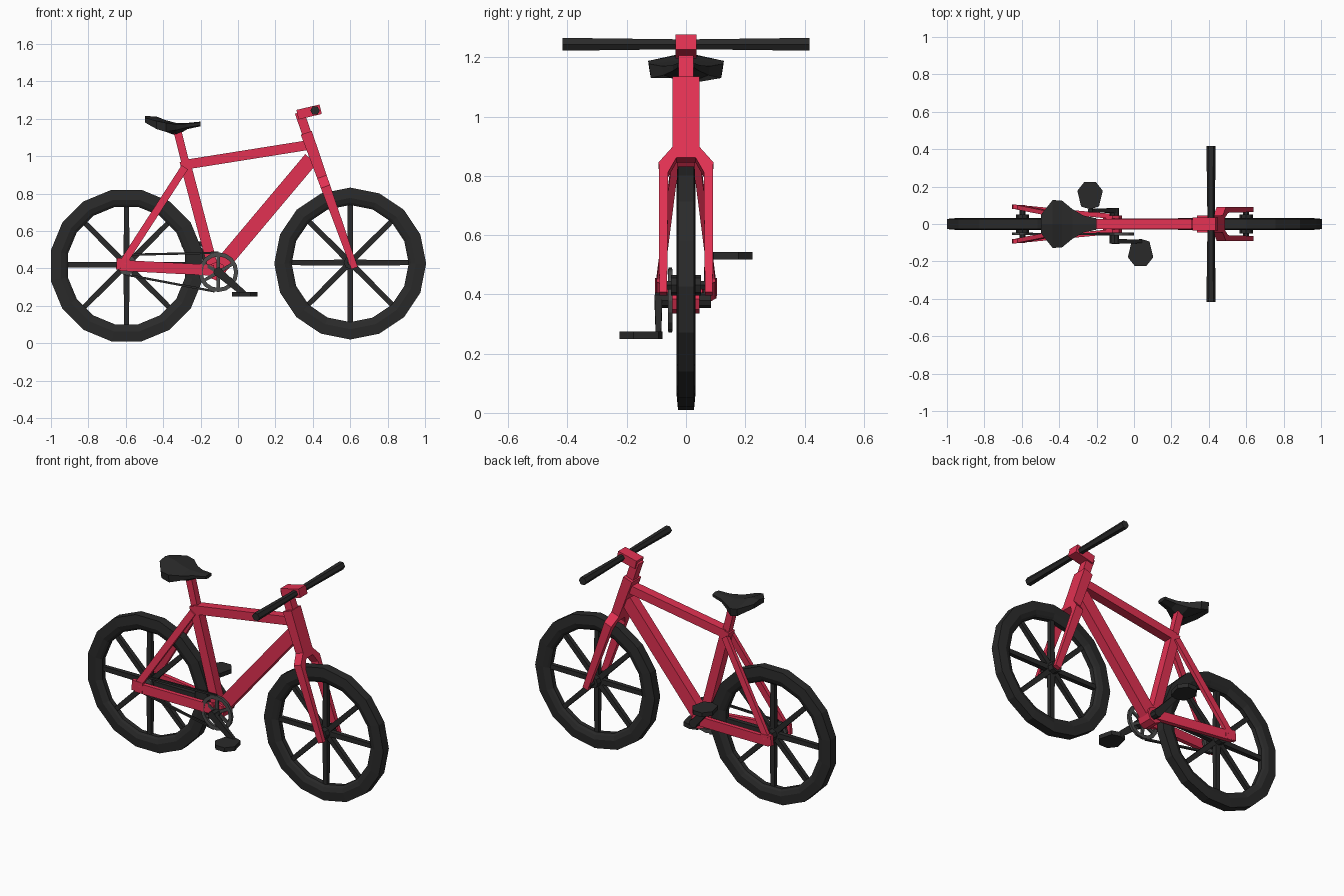
import bpy, bmesh
from math import cos, sin, pi
from mathutils import Vector, Matrix

if "Cube" in bpy.data.objects:
    bpy.data.objects.remove(bpy.data.objects["Cube"])


def material(name, rgb):
    m = bpy.data.materials.new(name)
    m.use_nodes = True
    m.diffuse_color = (*rgb, 1)
    bsdf = m.node_tree.nodes["Principled BSDF"]
    bsdf.inputs["Base Color"].default_value = (*rgb, 1)
    bsdf.inputs["Roughness"].default_value = 0.8
    return m


RED = material("crimson paint", (0.76, 0.031, 0.085))
BLACK = material("black rubber", (0.023, 0.023, 0.023))
GREY = material("dark grey metal", (0.07, 0.07, 0.07))


def finish(name, bm, mat):
    bmesh.ops.recalc_face_normals(bm, faces=bm.faces)
    mesh = bpy.data.meshes.new(name)
    bm.to_mesh(mesh)
    bm.free()
    mesh.materials.append(mat)
    ob = bpy.data.objects.new(name, mesh)
    bpy.context.collection.objects.link(ob)
    return ob


def loft(bm, sections, closed=False):
    """Join equal-sized point loops with quads, capping the ends."""
    loops = [[bm.verts.new(p) for p in s] for s in sections]
    pairs = list(zip(loops, loops[1:]))
    if closed:
        pairs.append((loops[-1], loops[0]))
    else:
        bm.faces.new(loops[0])
        bm.faces.new(loops[-1])
    for a, b in pairs:
        for i in range(len(a)):
            j = (i + 1) % len(a)
            bm.faces.new((a[i], a[j], b[j], b[i]))


def beam(name, p, q, width, height, mat, taper=1.0):
    """Rectangular bar from p to q; width lies mostly along y."""
    p, q = Vector(p), Vector(q)
    d = (q - p).normalized()
    up = d.cross(Vector((0, 1, 0))).normalized()
    side = up.cross(d)
    bm = bmesh.new()
    loft(bm, [[c + side * a * width * k / 2 + up * b * height * k / 2
               for a, b in ((-1, -1), (1, -1), (1, 1), (-1, 1))]
              for c, k in ((p, 1), (q, taper))])
    return finish(name, bm, mat)


def rod(name, x, z, y0, y1, r0, r1, sides, mat):
    """Cylinder or cone with its axis along y."""
    bm = bmesh.new()
    loft(bm, [[(x + r * cos(2 * pi * i / sides), y, z + r * sin(2 * pi * i / sides))
               for i in range(sides)] for y, r in ((y0, r0), (y1, r1))])
    return finish(name, bm, mat)


def ring(name, x, y, z, profile, sides, mat, turn=0.0):
    """Closed (radius, y) profile turned about the y axis."""
    bm = bmesh.new()
    angles = [2 * pi * (i + turn) / sides for i in range(sides)]
    loft(bm, [[(x + r * cos(a), y + h, z + r * sin(a)) for r, h in profile]
              for a in angles], closed=True)
    return finish(name, bm, mat)


def spokes(name, x, y, z, length, width, height, count, mat):
    for i in range(count):
        a = 2 * pi * i / count + pi / 2
        beam(f"{name}_{i + 1}", (x, y, z),
             (x + length * cos(a), y, z + length * sin(a)), width, height, mat, 0.85)


# Wheels: tyre, spokes and hub
for end, x, z, r, turn in (("rear", -0.596, 0.415, 0.413, 0.5),
                           ("front", 0.6, 0.426, 0.406, 0)):
    half = [(r, 0.027), (r - 0.055, 0.032), (r - 0.08, 0.023), (r - 0.093, 0.014)]
    profile = half + [(a, -b) for a, b in reversed(half)]
    ring(end + "_tyre", x, 0, z, profile, 16, BLACK, turn)
    spokes(end + "_spoke", x, 0, z + 0.005, r - 0.08, 0.03, 0.032, 8, BLACK)
    rod(end + "_hub", x, z + 0.005, -0.05, 0.05, 0.035, 0.035, 8, BLACK)
    rod(end + "_axle", x, z + 0.005, -0.085, 0.085, 0.016, 0.016, 6, BLACK)

# Main frame tubes
beam("top_tube", (-0.28, 0, 0.955), (0.38, 0, 1.06), 0.056, 0.052, RED)
beam("down_tube", (-0.115, 0, 0.385), (0.39, 0, 0.985), 0.06, 0.08, RED)
beam("seat_tube", (-0.285, 0, 0.975), (-0.13, 0, 0.39), 0.056, 0.056, RED)
beam("seat_post", (-0.275, 0, 0.94), (-0.325, 0, 1.14), 0.04, 0.042, RED)
rod("bottom_bracket", -0.115, 0.385, -0.045, 0.045, 0.05, 0.05, 8, RED)

# Rear stays and dropouts, one set on each side
for side, s in (("left", 1), ("right", -1)):
    beam(side + "_seat_stay", (-0.285, s * 0.025, 0.94), (-0.615, s * 0.09, 0.43),
         0.024, 0.04, RED)
    beam(side + "_chain_stay", (-0.63, s * 0.09, 0.416), (-0.13, s * 0.042, 0.39),
         0.026, 0.058, RED)
    beam(side + "_dropout", (-0.65, s * 0.092, 0.425), (-0.58, s * 0.088, 0.42),
         0.024, 0.062, RED)

# Head tube and fork: one outline in the tilted steering plane
top = Vector((0.365, 0, 1.125))
axis = (Vector((0.622, 0, 0.405)) - top).normalized()
normal = axis.cross(Vector((0, 1, 0)))
half = [(0.045, 0), (0.045, 0.25), (0.092, 0.305), (0.09, 0.768),
        (0.064, 0.768), (0.06, 0.34), (0.032, 0.288)]
outline = half + [(-y, s) for y, s in reversed(half)]
bm = bmesh.new()
loft(bm, [[top + axis * s + Vector((0, y, 0)) + normal * k * (0.031 - 0.017 * s)
           for y, s in outline] for k in (-1, 1)])
finish("head_tube_and_fork", bm, RED)

# Stem and handlebar
beam("steerer", (0.375, 0, 1.1), (0.328, 0, 1.235), 0.05, 0.05, RED)
beam("stem", (0.318, 0, 1.222), (0.442, 0, 1.251), 0.07, 0.052, RED)
for side, s in (("left", 1), ("right", -1)):
    rod(side + "_handlebar", 0.412, 1.244, 0, s * 0.416, 0.019, 0.025, 6, BLACK)

# Saddle: x, half width, crown, upper rim, lower rim, underside
stations = [(-0.497, 0.05, 1.215, 1.205, 1.18, 1.18),
            (-0.435, 0.128, 1.212, 1.188, 1.145, 1.16),
            (-0.385, 0.125, 1.192, 1.178, 1.13, 1.13),
            (-0.33, 0.08, 1.178, 1.17, 1.14, 1.11),
            (-0.27, 0.045, 1.178, 1.174, 1.155, 1.145),
            (-0.2, 0.03, 1.185, 1.18, 1.165, 1.16)]
bm = bmesh.new()
loft(bm, [[(x, 0, c), (x, w, u), (x, w * 0.95, l), (x, 0, b),
           (x, -w * 0.95, l), (x, -w, u)] for x, w, c, u, l, b in stations])
finish("saddle", bm, BLACK)

# Chainring, rear cog and chain
BX, BZ = -0.105, 0.38
rim = [(0.106, 0.008), (0.106, -0.008), (0.084, -0.008), (0.084, 0.008)]
ring("chainring", BX, -0.053, BZ, rim, 16, GREY)
spokes("chainring_arm", BX, -0.053, BZ, 0.09, 0.012, 0.02, 6, GREY)
rod("rear_cog", -0.596, 0.42, -0.06, -0.046, 0.055, 0.055, 10, GREY)
beam("chain_top", (-0.59, -0.053, 0.473), (BX, -0.053, 0.484), 0.012, 0.012, BLACK)
beam("chain_bottom", (-0.6, -0.053, 0.367), (BX - 0.02, -0.053, 0.277), 0.012, 0.012, BLACK)

# Cranks and pedals
rod("crank_axle", BX, BZ, -0.105, 0.085, 0.026, 0.026, 8, BLACK)
for side, s, y, px, pz in (("left", 1, 0.072, -0.235, 0.53),
                           ("right", -1, -0.093, 0.035, 0.262)):
    beam(side + "_crank", (BX, y, BZ), (px, y, pz), 0.026, 0.045, BLACK, 0.7)
    bm = bmesh.new()
    loft(bm, [[(px + 0.068 * a, s * (0.152 + 0.073 * b), pz + h)
               for a, b in ((1, 0.35), (0.45, 1), (-0.45, 1),
                            (-1, 0.35), (-0.7, -0.8), (0, -1), (0.7, -0.8))]
              for h in (-0.013, 0.013)])
    finish(side + "_pedal", bm, BLACK)
